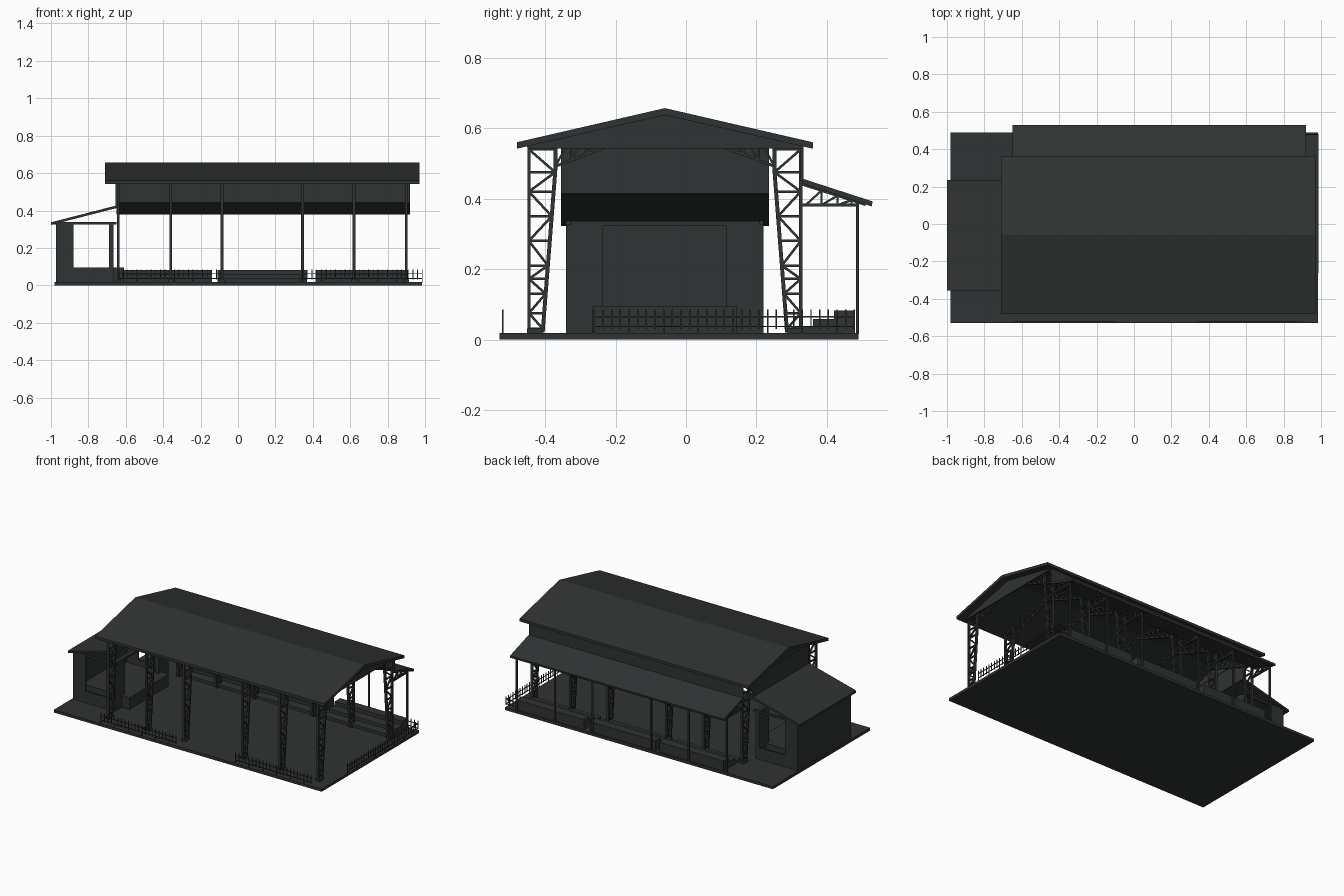
import bpy, bmesh
from mathutils import Vector, Matrix

if "Cube" in bpy.data.objects:
    bpy.data.objects.remove(bpy.data.objects["Cube"])

mat = bpy.data.materials.new("dark_grey")
mat.diffuse_color = (0.03, 0.033, 0.033, 1)
mat.use_nodes = True
mat.node_tree.nodes["Principled BSDF"].inputs["Base Color"].default_value = mat.diffuse_color


def finish(bm, name):
    bmesh.ops.recalc_face_normals(bm, faces=bm.faces)
    me = bpy.data.meshes.new(name)
    bm.to_mesh(me)
    bm.free()
    me.materials.append(mat)
    ob = bpy.data.objects.new(name, me)
    bpy.context.collection.objects.link(ob)
    return ob


def box(bm, x0, x1, y0, y1, z0, z1):
    m = Matrix.Translation(((x0 + x1) / 2, (y0 + y1) / 2, (z0 + z1) / 2))
    bmesh.ops.create_cube(bm, size=1, matrix=m @ Matrix.Diagonal((x1 - x0, y1 - y0, z1 - z0, 1)))


def bar(bm, p, q, w, d=None):
    p, q = Vector(p), Vector(q)
    v = q - p
    side = Vector((1, 0, 0)) if abs(v.normalized().x) < 0.9 else Vector((0, 1, 0))
    zz = v.normalized()
    yy = zz.cross(side).normalized()
    xx = yy.cross(zz)
    m = Matrix((xx, yy, zz)).transposed().to_4x4()
    m.translation = (p + q) / 2
    bmesh.ops.create_cube(bm, size=1, matrix=m @ Matrix.Diagonal((d or w, w, v.length, 1)))


def prism(bm, pts, a, b, axis="x"):
    # extrude a profile along x (points are y,z) or along y (points are x,z)
    f = (lambda t, u, v: (t, u, v)) if axis == "x" else (lambda t, u, v: (u, t, v))
    va = [bm.verts.new(f(a, *p)) for p in pts]
    vb = [bm.verts.new(f(b, *p)) for p in pts]
    bm.faces.new(va)
    bm.faces.new(vb[::-1])
    n = len(pts)
    for i in range(n):
        bm.faces.new((va[i], va[(i + 1) % n], vb[(i + 1) % n], vb[i]))


def single(name, fn, *args):
    bm = bmesh.new()
    fn(bm, *args)
    return finish(bm, name)


COLS = (-0.64, -0.36, -0.085, 0.345, 0.62, 0.9)
YC = -0.06   # ridge line

single("floor_slab", box, -0.98, 0.985, -0.53, 0.49, 0, 0.018)

# Main gable roof
single("main_roof", prism, [(-0.48, 0.56), (YC, 0.657), (0.36, 0.56), (0.36, 0.542),
                            (YC, 0.637), (-0.48, 0.542)], -0.71, 0.97)
for x, nm in ((-0.65, "left"), (0.915, "right")):
    single(nm + "_gable", prism, [(-0.45, 0.543), (0.33, 0.543), (0.33, 0.55), (YC, 0.64), (-0.45, 0.55)],
           x, x + 0.008)
single("stage_upper_wall", box, -0.655, -0.645, -0.355, 0.235, 0.415, 0.55)
single("back_upper_wall", box, -0.65, 0.92, 0.325, 0.333, 0.45, 0.55)

# Lattice portal frames: tapered columns and tapered rafters
LEVELS = (0.03, 0.075, 0.13, 0.172, 0.21, 0.28, 0.35, 0.42, 0.475, 0.54)
for i, x in enumerate(COLS):
    bm = bmesh.new()
    for s in (-1, 1):
        def P(dy, z):
            return (x, YC + s * dy, z)

        def inner(z):
            return 0.347 - 0.036 * min(1, (z - 0.02) / 0.46)

        box(bm, x - 0.015, x + 0.015, YC + s * 0.37 - 0.022, YC + s * 0.37 + 0.022, 0.015, 0.032)
        bar(bm, P(0.386, 0.02), P(0.386, 0.548), 0.009, 0.015)
        bar(bm, P(inner(0.02), 0.02), P(inner(0.48), 0.48), 0.011, 0.015)
        bar(bm, P(inner(0.48), 0.48), P(inner(0.48), 0.56), 0.011, 0.015)
        for k, z in enumerate(LEVELS):
            bar(bm, P(0.386, z), P(inner(z), z), 0.007, 0.01)
            if k:
                a, b = LEVELS[k - 1], z
                if k % 2:
                    a, b = b, a
                bar(bm, P(0.386, a), P(inner(b), b), 0.007, 0.01)
        # rafter chords and web
        top = lambda d: 0.632 - 0.226 * d
        bot = lambda d: 0.610 - 0.38 * d
        bar(bm, P(0.39, top(0.39)), P(0, top(0)), 0.008, 0.013)
        bar(bm, P(0.311, bot(0.311)), P(0, bot(0)), 0.008, 0.013)
        for k in range(7):
            d0, d1 = 0.311 - k * 0.044, 0.311 - (k + 1) * 0.044
            bar(bm, P(d0, bot(d0)), P(d1, top(d1)), 0.006, 0.009)
            bar(bm, P(d1, bot(d1)), P(d1, top(d1)), 0.006, 0.009)
    finish(bm, f"portal_frame_{i + 1}")

# Rear lean-to: roof, posts and small trusses
single("lean_to_roof", prism, [(0.33, 0.457), (0.53, 0.392), (0.527, 0.378), (0.33, 0.443)], -0.65, 0.92)
for i, x in enumerate(COLS):
    bm = bmesh.new()
    bar(bm, (x, 0.487, 0.015), (x, 0.487, 0.392), 0.008, 0.012)
    bar(bm, (x, 0.33, 0.382), (x, 0.49, 0.382), 0.008, 0.012)
    bar(bm, (x, 0.33, 0.441), (x, 0.51, 0.383), 0.008, 0.012)
    ys = (0.34, 0.385, 0.43, 0.47)
    for a, b in zip(ys, ys[1:]):
        bar(bm, (x, a, 0.382), (x, b, 0.441 - 0.325 * (b - 0.33)), 0.006, 0.009)
        bar(bm, (x, b, 0.382), (x, b, 0.441 - 0.325 * (b - 0.33)), 0.006, 0.009)
    finish(bm, f"lean_to_truss_{i + 1}")

# Stepped bleachers
for i, (a, b) in enumerate(((-0.61, -0.14), (-0.11, 0.37), (0.415, 0.91))):
    single(f"bleacher_{i + 1}", prism,
           [(0.3, 0.015), (0.3, 0.037), (0.36, 0.037), (0.36, 0.058), (0.42, 0.058),
            (0.42, 0.083), (0.478, 0.083), (0.478, 0.015)], a, b)


# Picket fences
def fence(name, p, q):
    bm = bmesh.new()
    p, q = Vector(p), Vector(q)
    n = max(2, round((q - p).length / 0.025))
    for k in range(n + 1):
        c = p.lerp(q, k / n)
        box(bm, c.x - 0.002, c.x + 0.002, c.y - 0.002, c.y + 0.002, 0.015 if k % 4 == 0 else 0.03, 0.085)
    for z in (0.037, 0.065):
        bar(bm, (p.x, p.y, z), (q.x, q.y, z), 0.004)
    finish(bm, name)


fence("front_fence_left", (-0.64, -0.52), (-0.09, -0.52))
fence("front_fence_right", (0.345, -0.52), (0.9, -0.52))
fence("side_fence", (0.985, -0.26), (0.985, 0.478))
fence("corner_fence", (0.91, 0.478), (0.985, 0.478))

# Stage house: rear wall with returns, front wings, platform, steps
single("stage_back_wall", box, -0.972, -0.96, -0.34, 0.22, 0.015, 0.325)
for s, nm in ((-1, "front"), (1, "back")):
    y = YC + s * 0.28
    bm = bmesh.new()
    lo, hi = sorted((y, y - s * 0.012))
    box(bm, -0.972, -0.88, lo, hi, 0.015, 0.325)
    box(bm, -0.88, -0.665, lo, hi, 0.015, 0.095)
    finish(bm, f"stage_{nm}_side_wall")
    lo, hi = sorted((y, y - s * 0.105))
    single(f"stage_{nm}_wing", box, -0.69, -0.665, lo, hi, 0.015, 0.33)
    lo, hi = sorted((y, y - s * 0.012))
    bm = bmesh.new()
    box(bm, -0.99, -0.65, lo, hi, 0.325, 0.338)
    finish(bm, f"stage_{nm}_tie_beam")
single("stage_lintel", box, -0.69, -0.665, -0.34, 0.22, 0.322, 0.337)
single("stage_platform", box, -0.965, -0.61, -0.265, 0.145, 0.015, 0.095)
single("stage_roof", prism, [(-1.0, 0.337), (-0.65, 0.427), (-0.65, 0.413), (-1.0, 0.323)],
       -0.355, 0.235, "y")
